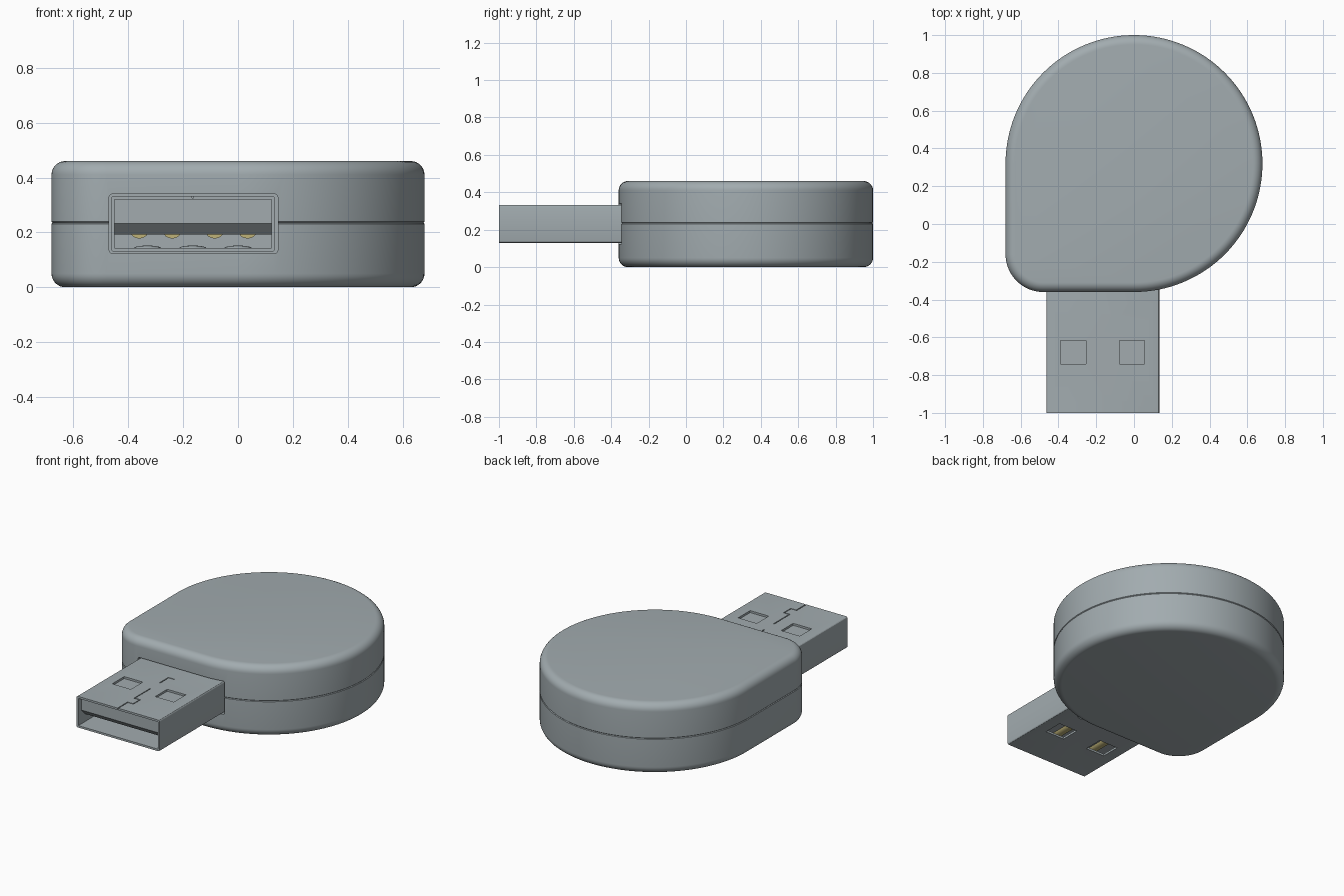
import bpy, bmesh, math

if "Cube" in bpy.data.objects:
    bpy.data.objects.remove(bpy.data.objects["Cube"])

def material(name, rgb):
    m = bpy.data.materials.new(name)
    m.diffuse_color = (*rgb, 1)
    m.use_nodes = True
    m.node_tree.nodes["Principled BSDF"].inputs["Base Color"].default_value = m.diffuse_color
    return m

GREY = material("grey", (0.36, 0.41, 0.43))
GOLD = material("gold", (0.52, 0.45, 0.19))

def finish(name, bm, mat, smooth=True):
    bmesh.ops.recalc_face_normals(bm, faces=bm.faces)
    me = bpy.data.meshes.new(name)
    bm.to_mesh(me)
    bm.free()
    me.materials.append(mat)
    ob = bpy.data.objects.new(name, me)
    bpy.context.collection.objects.link(ob)
    if smooth:
        shade(ob)
    return ob

def shade(ob):
    bpy.ops.object.select_all(action='DESELECT')
    ob.select_set(True)
    bpy.context.view_layer.objects.active = ob
    bpy.ops.object.shade_smooth_by_angle(angle=math.radians(30))

def box(name, x, y, z, mat=GREY, bevel=0):
    bm = bmesh.new()
    bmesh.ops.create_cube(bm, size=1)
    for v in bm.verts:
        v.co = [(a[0] + a[1]) / 2 + c * (a[1] - a[0]) for a, c in zip((x, y, z), v.co)]
    if bevel:  # round only the edges that run along y
        edges = [e for e in bm.edges if abs(e.verts[0].co.y - e.verts[1].co.y) > 1e-4]
        bmesh.ops.bevel(bm, geom=edges, offset=bevel, segments=3, profile=0.5, affect='EDGES')
    return finish(name, bm, mat, False)

def ellipsoid(name, c, r, mat=GREY):
    bm = bmesh.new()
    bmesh.ops.create_uvsphere(bm, u_segments=24, v_segments=12, radius=1)
    for v in bm.verts:
        v.co = [c[i] + v.co[i] * r[i] for i in range(3)]
    return finish(name, bm, mat)

def cut(ob, cutter):
    mod = ob.modifiers.new("cut", 'BOOLEAN')
    mod.operation, mod.solver, mod.object = 'DIFFERENCE', 'EXACT', cutter
    bpy.context.view_layer.objects.active = ob
    bpy.ops.object.modifier_apply(modifier=mod.name)
    bpy.data.objects.remove(cutter)

# teardrop outline: big round plus a square-ish corner, shrunk by d
def outline(d):
    R, r, pts = 0.68 - d, 0.2 - d, []
    for i in range(97):
        a = math.radians(-90 + 270 * i / 96)
        pts.append((R * math.cos(a), 0.32 + R * math.sin(a)))
    for i in range(17):
        a = math.radians(180 + 90 * i / 16)
        pts.append((-0.48 + r * math.cos(a), -0.16 + r * math.sin(a)))
    return pts

def case_half(name, profile):
    bm = bmesh.new()
    rings = [[bm.verts.new((x, y, z)) for x, y in outline(d)] for d, z in profile]
    n = len(rings[0])
    for a, b in zip(rings, rings[1:]):
        for i in range(n):
            bm.faces.new((a[i], a[(i + 1) % n], b[(i + 1) % n], b[i]))
    bm.faces.new(rings[0])
    bm.faces.new(rings[-1])
    return finish(name, bm, GREY, False)

# case halves, meeting in a fine groove
E, SEAM, TOP = 0.05, 0.235, 0.46
arc = [(E * (1 - math.cos(t)), E * (1 - math.sin(t)))
       for t in [math.pi / 2 * i / 8 for i in range(9)]]
lower = case_half("case_lower", [(d, h) for d, h in reversed(arc)] + [(0, SEAM - 0.004), (0.004, SEAM)])
upper = case_half("case_upper", [(0.004, SEAM), (0, SEAM + 0.004)] + [(d, TOP - h) for d, h in arc])
for half in (lower, upper):
    cut(half, box("pocket", (-0.47, 0.145), (-0.5, -0.31), (0.123, 0.34), bevel=0.012))
    shade(half)

# metal plug shell
shell = box("plug_shell", (-0.463, 0.135), (-1, -0.305), (0.13, 0.333), bevel=0.01)
cut(shell, box("cavity", (-0.45, 0.122), (-1.1, -0.36), (0.143, 0.32)))
for x0 in (-0.388, -0.078):
    for z in ((0.1, 0.16), (0.31, 0.36)):
        cut(shell, box("window", (x0, x0 + 0.134), (-0.74, -0.617), z))

# folded seam on top of the shell
G = 0.003
S, T = -0.165, -0.125
for xa, ya, xb, yb in ((S, -0.57, S, -0.48), (S, -0.48, T, -0.48), (S, -0.83, S, -0.67),
                       (S, -0.83, T, -0.83), (T, -0.9, T, -0.83), (S, -0.9, T, -0.9),
                       (S, -1.01, S, -0.9)):
    cut(shell, box("groove", (xa - G, xb + G), (ya - G, yb + G), (0.326, 0.35)))

# pressed dimples under the shell
for x in (-0.33, -0.165, 0.0):
    cut(shell, ellipsoid("dent", (x, -0.45, 0.13), (0.045, 0.045, 0.008)))
    ellipsoid("dimple", (x, -0.45, 0.142), (0.05, 0.05, 0.01))
shade(shell)

# contact tongue with a sloped lower front edge
tongue = box("contact_tongue", (-0.45, 0.122), (-0.97, -0.36), (0.193, 0.32))
bm = bmesh.new()
bm.from_mesh(tongue.data)
low = [e for e in bm.edges if all(v.co.y < -0.96 and v.co.z < 0.2 for v in e.verts)]
bmesh.ops.bevel(bm, geom=low, offset=0.04, segments=1, affect='EDGES')
bm.to_mesh(tongue.data)
bm.free()

# gold contacts
for x in (-0.36, -0.24, -0.085, 0.035):
    bm = bmesh.new()
    ends = []
    for y in (-0.9, -0.4):
        ends.append([bm.verts.new((x + 0.03 * math.cos(t), y, 0.198 - 0.02 * math.sin(t)))
                     for t in [math.pi * i / 12 for i in range(13)]])
    for i in range(13):
        j = (i + 1) % 13
        bm.faces.new((ends[0][i], ends[0][j], ends[1][j], ends[1][i]))
    for e in ends:
        bm.faces.new(e)
    finish("contact", bm, GOLD)
